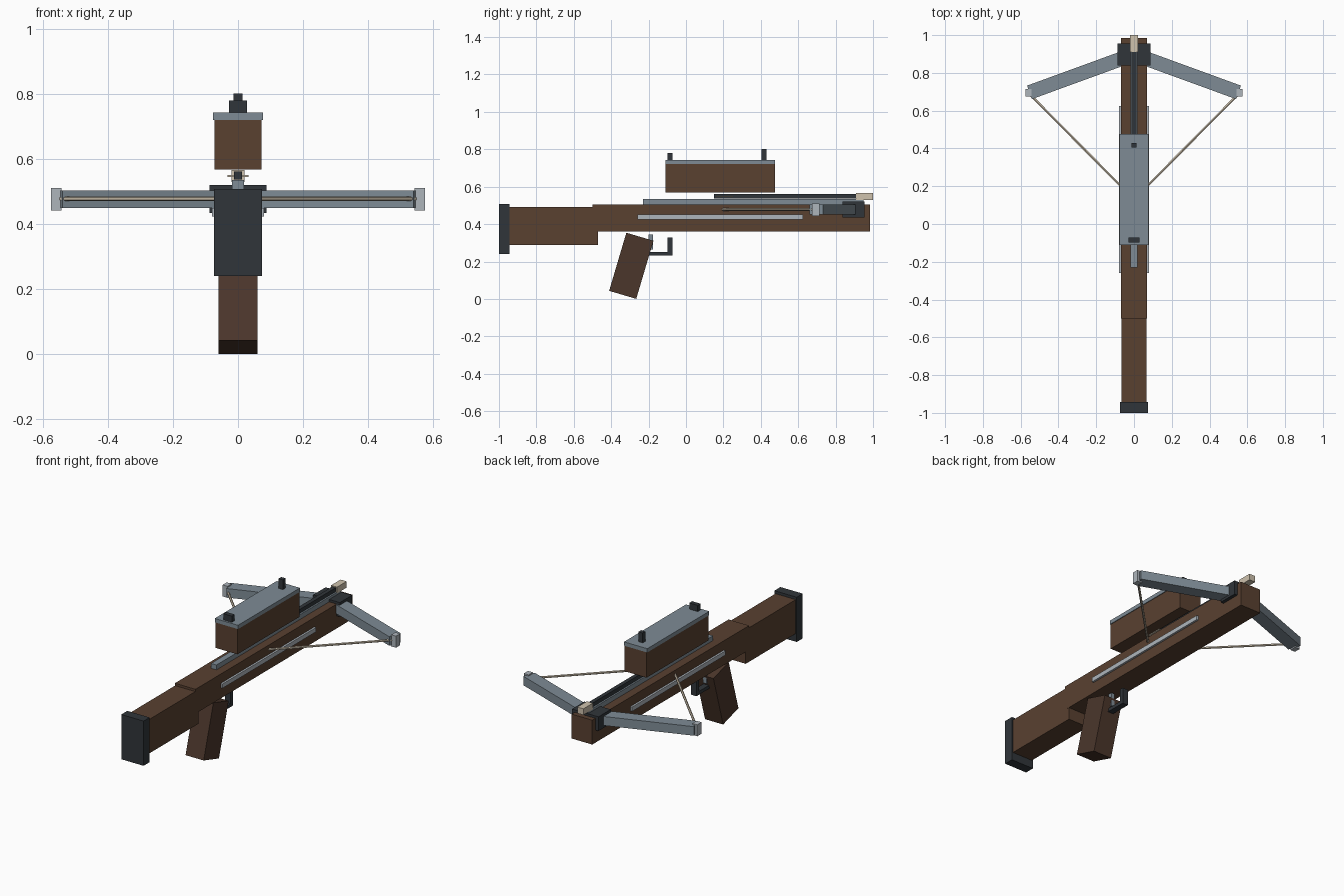
import bpy, math
from mathutils import Vector

if "Cube" in bpy.data.objects:
    bpy.data.objects.remove(bpy.data.objects["Cube"])


def material(name, rgb):
    m = bpy.data.materials.new(name)
    m.diffuse_color = (*rgb, 1)
    m.use_nodes = True
    m.node_tree.nodes["Principled BSDF"].inputs["Base Color"].default_value = m.diffuse_color
    return m


WOOD = material("wood", (0.10, 0.052, 0.03))
GRIP = material("dark_wood", (0.07, 0.037, 0.024))
IRON = material("dark_iron", (0.03, 0.036, 0.042))
STEEL = material("steel", (0.21, 0.26, 0.30))
BRIGHT = material("bright_steel", (0.42, 0.46, 0.50))
BONE = material("bone", (0.62, 0.54, 0.42))


def box(name, mat, x, y, z, rot=(0, 0, 0)):
    """Box from (min, max) ranges, turned about its own centre."""
    r = (x, y, z)
    bpy.ops.mesh.primitive_cube_add(size=1, location=[(a + b) / 2 for a, b in r], rotation=rot)
    o = bpy.context.object
    o.name = name
    o.scale = [b - a for a, b in r]
    o.data.materials.append(mat)
    return o


def rod(name, mat, a, b, radius):
    a, b = Vector(a), Vector(b)
    bpy.ops.mesh.primitive_cylinder_add(vertices=6, radius=radius, depth=(b - a).length,
                                        location=(a + b) / 2)
    o = bpy.context.object
    o.name = name
    o.rotation_euler = (b - a).to_track_quat('Z', 'Y').to_euler()
    o.data.materials.append(mat)


def mid(name, mat, w, y, z, rot=(0, 0, 0)):
    return box(name, mat, (-w, w), y, z, rot)


# stock and body
mid("butt_plate", IRON, 0.074, (-1.0, -0.943), (0.24, 0.508))
mid("shoulder_stock", WOOD, 0.067, (-0.945, -0.47), (0.288, 0.492))
mid("tiller_body", WOOD, 0.068, (-0.50, 0.985), (0.36, 0.506))

# grip, trigger and guard
mid("grip", GRIP, 0.06, (-0.368, -0.217), (0.015, 0.339), (math.radians(-16.5), 0, 0))
mid("trigger", STEEL, 0.012, (-0.20, -0.177), (0.265, 0.345))
mid("guard_bottom", IRON, 0.018, (-0.21, -0.073), (0.232, 0.252))
mid("guard_front", IRON, 0.018, (-0.098, -0.073), (0.232, 0.327))

# bolt channel and loaded bolt
mid("bolt_channel", STEEL, 0.018, (-0.23, 0.95), (0.50, 0.535))
mid("bolt_shaft", IRON, 0.012, (0.15, 0.93), (0.538, 0.562))
mid("bolt_tip", BONE, 0.02, (0.91, 1.0), (0.53, 0.567))
mid("bolt_fletching", BONE, 0.032, (0.16, 0.25), (0.545, 0.551))

# magazine with lid and sights
mid("magazine", WOOD, 0.073, (-0.11, 0.477), (0.568, 0.72))
mid("magazine_lid", STEEL, 0.077, (-0.11, 0.477), (0.72, 0.743))
mid("rear_sight", IRON, 0.028, (-0.098, -0.071), (0.74, 0.78))
mid("front_sight", IRON, 0.014, (0.405, 0.43), (0.74, 0.802))

# bow: block, limbs, tips, string and side rails
mid("bow_block", IRON, 0.088, (0.838, 0.955), (0.435, 0.52))
inner, outer = Vector((0.04, 0.884)), Vector((0.553, 0.697))
half = (outer - inner).length / 2
c = (inner + outer) / 2
angle = math.atan2(outer.y - inner.y, outer.x - inner.x)
for side, s in (("left", -1), ("right", 1)):
    box(side + "_limb", STEEL, (s * c.x - half, s * c.x + half), (c.y - 0.038, c.y + 0.038),
        (0.45, 0.504), (0, 0, s * angle))
    box(side + "_limb_tip", BRIGHT, sorted((s * 0.543, s * 0.575)), (0.675, 0.715), (0.442, 0.511))
    rod(side + "_bowstring", BONE, (s * 0.545, 0.68, 0.478), (0, 0.13, 0.478), 0.007)
    box(side + "_side_rail", BRIGHT, sorted((s * 0.06, s * 0.08)), (-0.26, 0.625), (0.424, 0.45))
